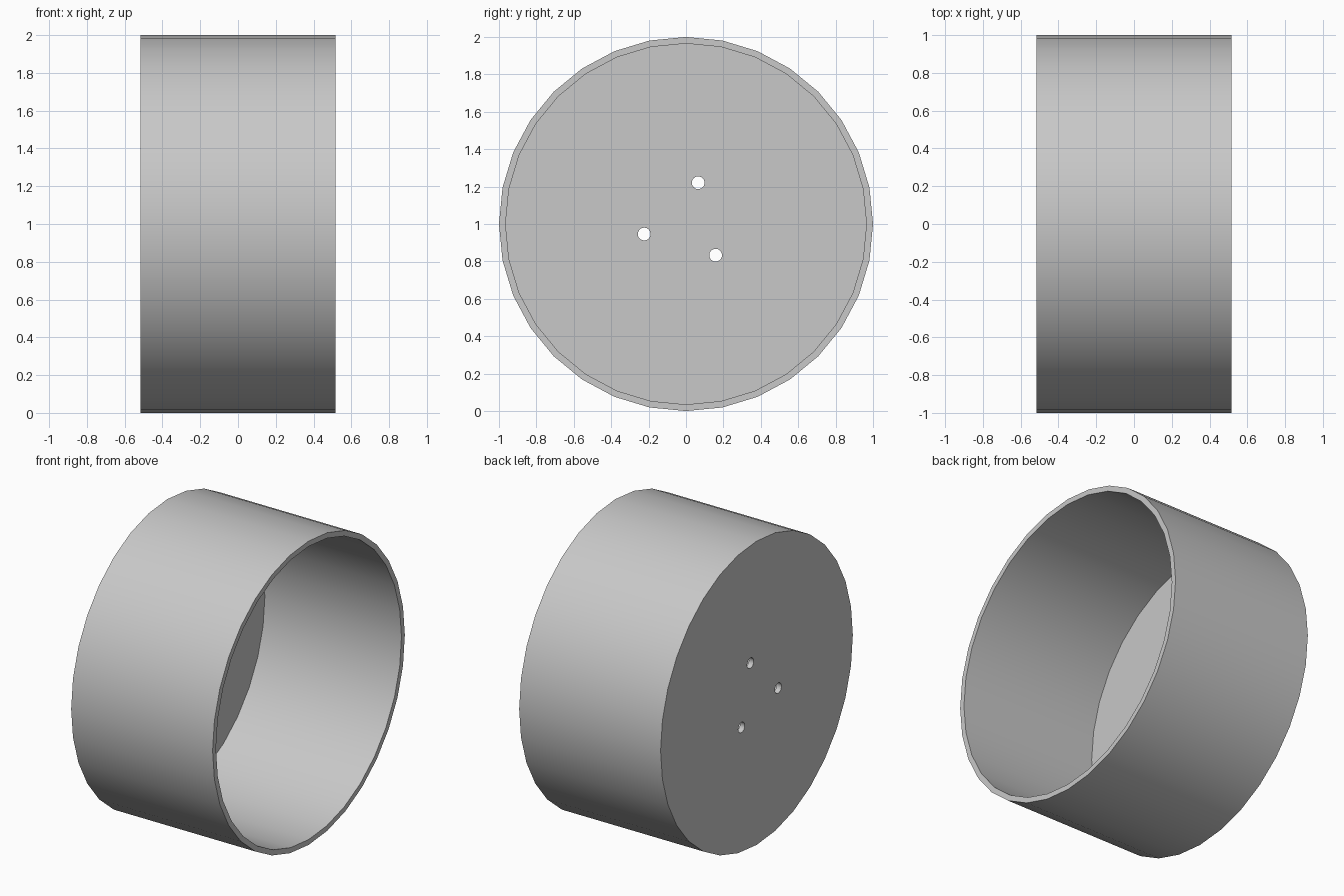
import bpy
from math import radians, sin, cos, pi

# Remove the default cube
cube = bpy.data.objects.get("Cube")
if cube:
    bpy.data.objects.remove(cube, do_unlink=True)

RADIUS, HALF_WIDTH, WALL = 1.0, 0.515, 0.035
HOLE_RADIUS, HOLE_CIRCLE = 0.034, 0.23

grey = bpy.data.materials.new("plain grey")
grey.use_nodes = True
colour = (0.58, 0.58, 0.58, 1)
grey.diffuse_color = colour
grey.node_tree.nodes["Principled BSDF"].inputs["Base Color"].default_value = colour


def x_cylinder(name, radius, x0, x1, y=0, z=RADIUS, sides=32):
    """Cylinder lying along x, from x0 to x1."""
    bpy.ops.mesh.primitive_cylinder_add(
        vertices=sides, radius=radius, depth=x1 - x0,
        location=((x0 + x1) / 2, y, z), rotation=(0, pi / 2, 0))
    obj = bpy.context.object
    obj.name = name
    obj.data.materials.append(grey)
    return obj


def cut(target, cutter):
    """Subtract the cutter from the target, then discard it."""
    mod = target.modifiers.new("cut", 'BOOLEAN')
    mod.operation = 'DIFFERENCE'
    mod.solver = 'EXACT'
    mod.object = cutter
    bpy.ops.object.select_all(action='DESELECT')
    target.select_set(True)
    bpy.context.view_layer.objects.active = target
    bpy.ops.object.modifier_apply(modifier=mod.name)
    bpy.data.objects.remove(cutter, do_unlink=True)


# Round cup, open towards +x
cup = x_cylinder("round_cup", RADIUS, -HALF_WIDTH, HALF_WIDTH)
cut(cup, x_cylinder("hollow", RADIUS - WALL, -HALF_WIDTH + WALL, HALF_WIDTH + WALL))

# Three screw holes through the end wall
for i in range(3):
    a = radians(73.5 + 120 * i)
    cut(cup, x_cylinder("screw_hole", HOLE_RADIUS, -HALF_WIDTH - WALL, -HALF_WIDTH + 2 * WALL,
                        HOLE_CIRCLE * cos(a), RADIUS + HOLE_CIRCLE * sin(a)))

# Smooth round walls, sharp rims
bpy.ops.object.shade_smooth_by_angle(angle=radians(30))
